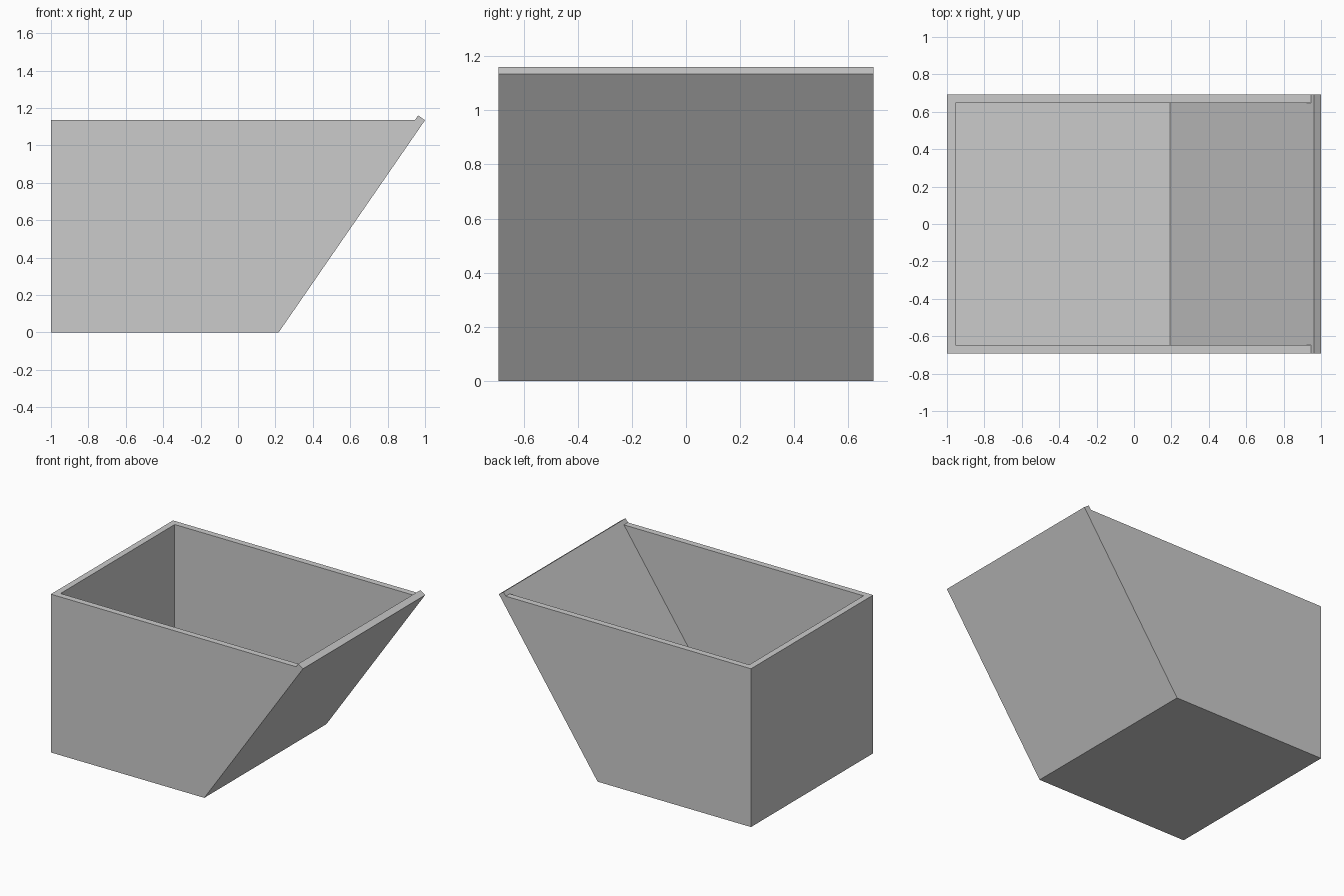
import bpy
import bmesh
from mathutils import Vector

if "Cube" in bpy.data.objects:
    bpy.data.objects.remove(bpy.data.objects["Cube"])

HALF_WIDTH = 0.692   # outer half depth in y
WALL = 0.045         # board thickness
HEIGHT = 1.135


def extrude_profile(name, points, y0, y1):
    """Extrude an x-z outline from y0 to y1 into a closed solid."""
    bm = bmesh.new()
    face = bm.faces.new([bm.verts.new((x, y0, z)) for x, z in points])
    out = bmesh.ops.extrude_face_region(bm, geom=[face])
    verts = [g for g in out["geom"] if isinstance(g, bmesh.types.BMVert)]
    bmesh.ops.translate(bm, verts=verts, vec=(0, y1 - y0, 0))
    bmesh.ops.recalc_face_normals(bm, faces=bm.faces)
    mesh = bpy.data.meshes.new(name)
    bm.to_mesh(mesh)
    bm.free()
    obj = bpy.data.objects.new(name, mesh)
    bpy.context.collection.objects.link(obj)
    return obj


# Slanted board: outer line and its inward offset
foot, tip = Vector((0.217, 0.0)), Vector((1.0, HEIGHT))
along = (tip - foot).normalized()
lip = tip + Vector((-along.y, along.x)) * WALL


def inner_slope(z):
    return (lip.x - (lip.y - z) * along.x / along.y, z)


outer = [(-1, HEIGHT), (-1, 0), tuple(foot), tuple(tip), tuple(lip)]

# Back wall, floor and slanted board as one folded channel
channel = outer + [inner_slope(WALL), (WALL - 1, WALL), (WALL - 1, HEIGHT)]
inside = HALF_WIDTH - WALL
extrude_profile("floor_and_end_boards", channel, -inside, inside)

# Side boards, with the slanted board's raised lip running across their ends
side = outer + [inner_slope(HEIGHT)]
extrude_profile("side_board_front", side, -HALF_WIDTH, -inside)
extrude_profile("side_board_back", side, inside, HALF_WIDTH)
